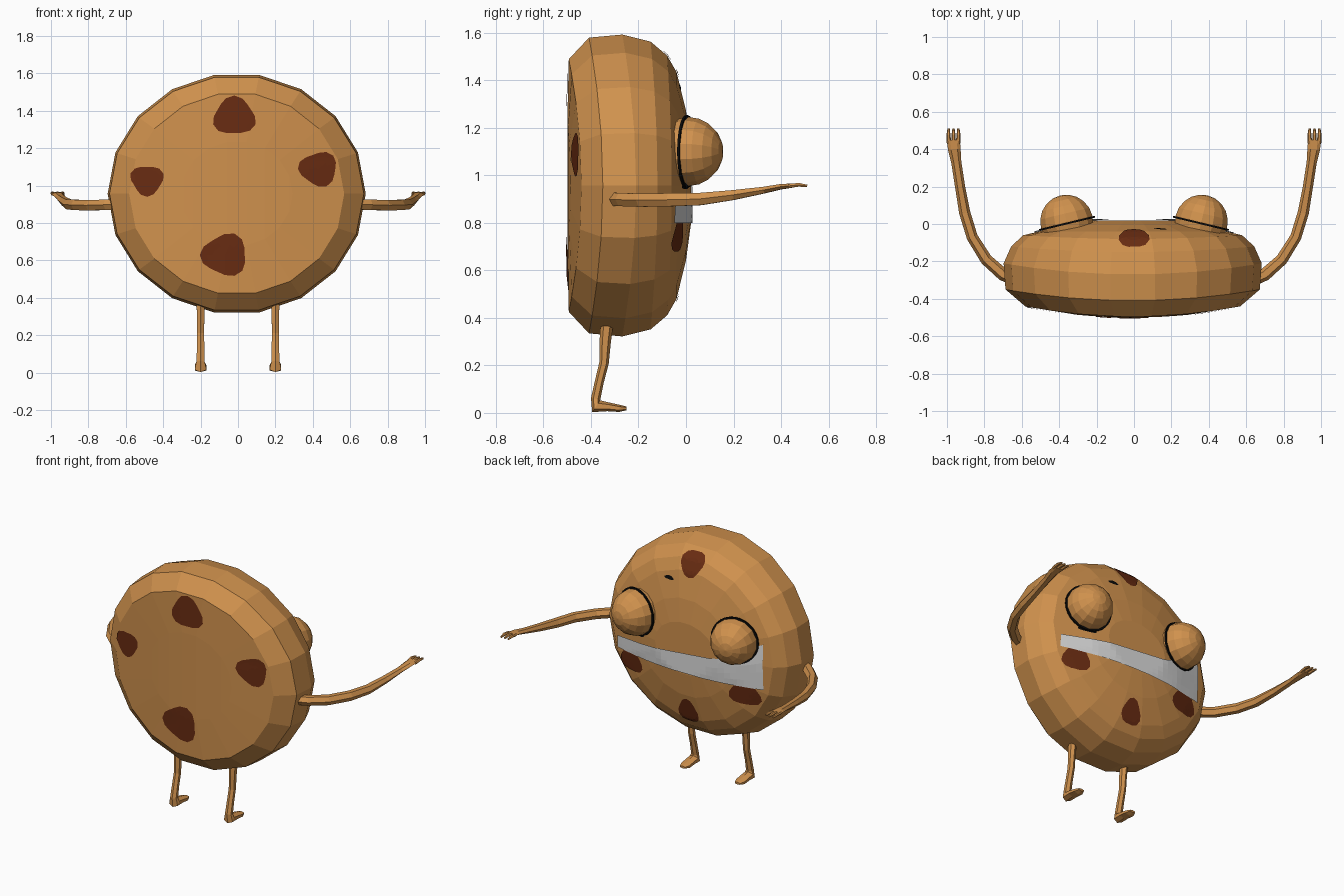
import bpy, bmesh, math
from mathutils import Vector
from mathutils.bvhtree import BVHTree

cube = bpy.data.objects.get("Cube")
if cube:
    bpy.data.objects.remove(cube, do_unlink=True)


def material(name, rgb):
    m = bpy.data.materials.new(name)
    m.use_nodes = True
    m.diffuse_color = (*rgb, 1)
    bsdf = next(n for n in m.node_tree.nodes if n.type == 'BSDF_PRINCIPLED')
    bsdf.inputs["Base Color"].default_value = (*rgb, 1)
    return m


DOUGH = material("baked dough", (0.63, 0.285, 0.075))
CHIP = material("dark chocolate", (0.14, 0.025, 0.006))
WHITE = material("tooth white", (0.72, 0.72, 0.72))
BLACK = material("black", (0.003, 0.003, 0.003))


def finish(bm, name, mat, fix_normals=True):
    if fix_normals:
        bmesh.ops.recalc_face_normals(bm, faces=bm.faces)
    me = bpy.data.meshes.new(name)
    bm.to_mesh(me)
    me.materials.append(mat)
    ob = bpy.data.objects.new(name, me)
    bpy.context.collection.objects.link(ob)
    return ob


def loft(bm, rings):
    """Skin rings of points and cap both ends."""
    loops = [[bm.verts.new(p) for p in r] for r in rings]
    n = len(loops[0])
    for a, b in zip(loops, loops[1:]):
        for i in range(n):
            j = (i + 1) % n
            bm.faces.new((a[i], a[j], b[j], b[i]))
    bm.faces.new(loops[0][::-1])
    bm.faces.new(loops[-1])


# Body: stacked rings along y (y, x radius, z radius, backward bend at the sides)
SIDES = 18
PROFILE = [(-0.5, 0.3, 0.28, 0.015), (-0.495, 0.575, 0.54, 0.055),
           (-0.41, 0.68, 0.632, 0.06), (-0.27, 0.69, 0.645, 0.06),
           (-0.15, 0.65, 0.615, 0.03), (-0.08, 0.585, 0.555, 0.02),
           (-0.04, 0.5, 0.485, 0), (0, 0.34, 0.32, 0), (0.02, 0.22, 0.17, 0)]


def body_ring(y, rx, rz, bend):
    pts = []
    for i in range(SIDES):
        a = math.tau * (i + 0.5) / SIDES
        pts.append((rx * math.sin(a) - 0.007, y + bend * math.sin(a) ** 2,
                    0.957 + rz * math.cos(a)))
    return pts


bm = bmesh.new()
loft(bm, [body_ring(*p) for p in PROFILE])
bmesh.ops.triangulate(bm, faces=[f for f in bm.faces if len(f.verts) > 4])
surface = BVHTree.FromBMesh(bm)
finish(bm, "cookie_body", DOUGH)


def project(x, z, side, lift):
    """Point just above the body surface, on the front (-1) or back (1)."""
    hit, normal, _, _ = surface.ray_cast(Vector((x, 2 * side, z)), Vector((0, -side, 0)))
    if normal.y * side < 0:
        normal = -normal
    return hit + normal * lift


# Flat blobs that hug the body
def blob(name, x, z, rx, rz, side, mat=CHIP, phase=1.6, lift=0.005):
    bm = bmesh.new()
    n, steps = 16, 4
    centre = bm.verts.new(project(x, z, side, lift))
    prev = None
    for s in range(1, steps + 1):
        ring = []
        for i in range(n):
            a = math.tau * i / n
            r = s / steps * (1 + 0.12 * math.cos(3 * (a - phase)))
            ring.append(bm.verts.new(project(x + rx * r * math.cos(a),
                                             z + rz * r * math.sin(a), side, lift)))
        for i in range(n):
            j = (i + 1) % n
            if prev:
                bm.faces.new((prev[i], ring[i], ring[j], prev[j]))
            else:
                bm.faces.new((centre, ring[i], ring[j]))
        prev = ring
    if side > 0:
        bmesh.ops.reverse_faces(bm, faces=bm.faces)
    finish(bm, name, mat, False)


blob("front_chip_top", -0.02, 1.37, 0.11, 0.1, -1)
blob("front_chip_left", 0.43, 1.09, 0.1, 0.09, -1, phase=0.9)
blob("front_chip_right", -0.485, 1.03, 0.085, 0.08, -1, phase=0.5)
blob("front_chip_bottom", -0.07, 0.63, 0.12, 0.11, -1, phase=1.1)
blob("back_chip_top", 0, 1.48, 0.08, 0.07, 1, phase=-1.6)
blob("back_chip_left", 0.42, 0.75, 0.09, 0.08, 1)
blob("back_chip_right", -0.41, 0.75, 0.1, 0.08, 1)
blob("back_chip_bottom", 0, 0.53, 0.07, 0.08, 1)
blob("brow_mark", 0.14, 1.37, 0.035, 0.012, 1, BLACK)
blob("lid_mark", 0.36, 0.955, 0.06, 0.014, 1, BLACK)

# Mouth: band across the back that rises toward its right end
bm = bmesh.new()
COLS, ROWS = 26, 5
grid = []
for c in range(COLS + 1):
    x = 0.53 - 1.06 * c / COLS
    top = 0.88 + 0.07 * min(1, (0.53 - x) / 0.76) + 0.15 * max(0, (-0.23 - x) / 0.3)
    grid.append([bm.verts.new(project(x, 0.8 + (top - 0.8) * r / ROWS, 1, 0.008))
                 for r in range(ROWS + 1)])
for a, b in zip(grid, grid[1:]):
    for r in range(ROWS):
        bm.faces.new((a[r], b[r], b[r + 1], a[r + 1]))
finish(bm, "mouth", WHITE, False)


# Eyes: faceted closed lids with a thin dark rim
for label, side in (("left", 1), ("right", -1)):
    facing = Vector((0.24 * side, 1, 0)).normalized()
    turn = facing.to_track_quat('Z', 'Y')
    place = Vector((0.36 * side, 0.012, 1.1))
    bm = bmesh.new()
    bmesh.ops.create_uvsphere(bm, u_segments=14, v_segments=10, radius=0.145)
    eye = finish(bm, label + "_eye", DOUGH)
    bm = bmesh.new()
    rim_rings = []
    for i in range(28):
        a = math.tau * i / 28
        rim_rings.append([(r * math.cos(a), r * math.sin(a), h) for r, h in
                          ((0.14, -0.006), (0.153, -0.006), (0.153, 0.004), (0.14, 0.004))])
    loft(bm, rim_rings + rim_rings[:1])
    bmesh.ops.remove_doubles(bm, verts=bm.verts, dist=0.0001)
    rim = finish(bm, label + "_eye_rim", BLACK)
    for ob in (eye, rim):
        ob.rotation_mode = 'QUATERNION'
        ob.rotation_quaternion = turn
        ob.location = place
    rim.location = place - facing * 0.008


# Limbs: six-sided tubes through (point, half width, half height)
def tube(bm, stations, ref, mirror):
    pts = [Vector(s[0]) for s in stations]
    rings = []
    for i, (_, w, h) in enumerate(stations):
        t = (pts[min(i + 1, len(pts) - 1)] - pts[max(i - 1, 0)]).normalized()
        across = t.cross(Vector(ref)).normalized()
        up = across.cross(t)
        ring = []
        for k in range(6):
            a = math.tau * k / 6
            p = pts[i] + across * w * math.cos(a) + up * h * math.sin(a)
            ring.append((p.x * mirror, p.y, p.z))
        rings.append(ring)
    loft(bm, rings)


ARM = [((0.62, -0.31, 0.9), 0.03, 0.032), ((0.7, -0.27, 0.898), 0.034, 0.032),
       ((0.79, -0.19, 0.895), 0.032, 0.032), ((0.865, -0.07, 0.897), 0.03, 0.032),
       ((0.905, 0.06, 0.9), 0.03, 0.03), ((0.93, 0.2, 0.917), 0.027, 0.024),
       ((0.95, 0.33, 0.938), 0.027, 0.016), ((0.961, 0.4, 0.952), 0.034, 0.013),
       ((0.965, 0.45, 0.957), 0.034, 0.01)]
LEG = [((0.2, -0.33, 0.4), 0.028, 0.025), ((0.2, -0.34, 0.3), 0.024, 0.023),
       ((0.2, -0.345, 0.21), 0.02, 0.022), ((0.2, -0.365, 0.13), 0.019, 0.023),
       ((0.2, -0.38, 0.06), 0.02, 0.025), ((0.2, -0.378, 0.028), 0.03, 0.036),
       ((0.2, -0.33, 0.026), 0.019, 0.036), ((0.2, -0.28, 0.019), 0.015, 0.036),
       ((0.2, -0.25, 0.019), 0.008, 0.022)]

for label, side in (("left", 1), ("right", -1)):
    bm = bmesh.new()
    tube(bm, ARM, (0, 0, 1), side)
    for k in (-1, 0, 1):
        x = 0.965 + 0.024 * k
        tube(bm, [((x, 0.43, 0.955), 0.012, 0.01),
                  ((x + 0.003 * k, 0.475, 0.96), 0.011, 0.009),
                  ((x + 0.002 * k, 0.51, 0.955), 0.006, 0.006)], (0, 0, 1), side)
    finish(bm, label + "_arm", DOUGH)
    bm = bmesh.new()
    tube(bm, LEG, (1, 0, 0), side)
    finish(bm, label + "_leg", DOUGH)
